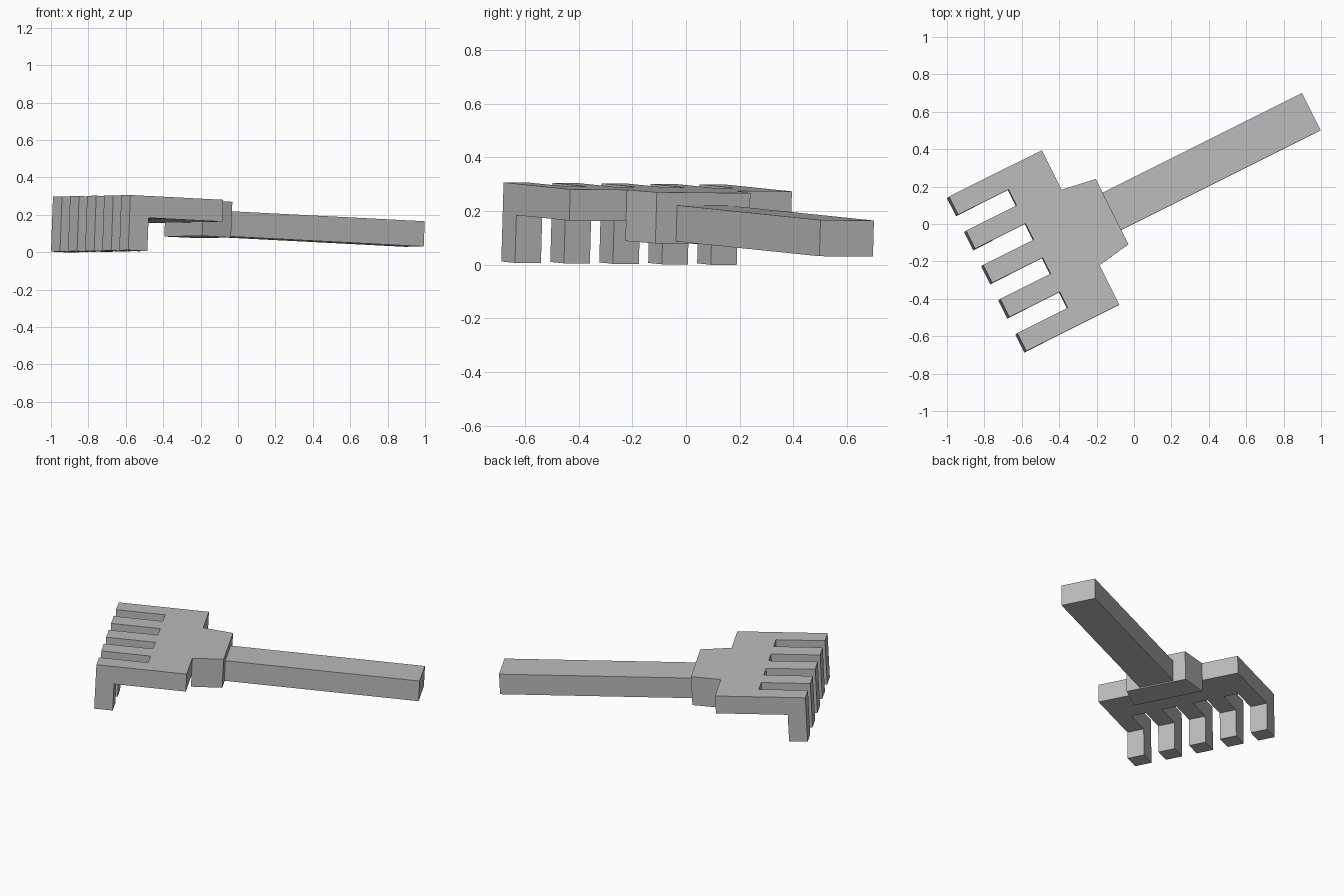
import bpy, bmesh
from mathutils import Matrix, Vector

cube = bpy.data.objects.get("Cube")
if cube:
    bpy.data.objects.remove(cube, do_unlink=True)

# Single plain grey
grey = bpy.data.materials.new("plain_grey")
grey.use_nodes = True
colour = (0.5, 0.5, 0.5, 1)
grey.diffuse_color = colour
grey.node_tree.nodes["Principled BSDF"].inputs["Base Color"].default_value = colour

# The rake lies turned on the ground, with a slight tilt along the handle
POSE = (Matrix.Rotation(0.4636, 4, 'Z') @ Matrix.Rotation(0.046, 4, 'Y')
        @ Matrix.Rotation(-0.0085, 4, 'X'))


def prism(name, base, sweep):
    """Solid made by sweeping a flat outline along a vector."""
    bm = bmesh.new()
    face = bm.faces.new([bm.verts.new(p) for p in base])
    result = bmesh.ops.extrude_face_region(bm, geom=[face])
    moved = [v for v in result["geom"] if isinstance(v, bmesh.types.BMVert)]
    bmesh.ops.translate(bm, verts=moved, vec=Vector(sweep))
    bmesh.ops.recalc_face_normals(bm, faces=bm.faces)
    bm.transform(POSE)
    mesh = bpy.data.meshes.new(name)
    bm.to_mesh(mesh)
    bm.free()
    mesh.materials.append(grey)
    obj = bpy.data.objects.new(name, mesh)
    bpy.context.collection.objects.link(obj)
    return obj


def slab(name, outline, low, high):
    return prism(name, [(x, y, low) for x, y in outline], (0, 0, high - low))


def rect(x0, x1, y0, y1):
    return [(x0, y0), (x1, y0), (x1, y1), (x0, y1)]


MID = 0.109                 # centre line across the head
HALF = 0.462                # half the head width
TOP, UNDER, GROUND = 0.265, 0.148, -0.03
TIP, HEEL, ROOT, BACK, FRONT = -0.832, -0.718, -0.53, -0.276, -0.088

# Head plate and tapered socket
slab("head_plate", rect(ROOT, BACK, MID - HALF, MID + HALF), UNDER, TOP)
slab("handle_socket", [(BACK, MID - 0.226), (FRONT, MID - 0.195),
                       (FRONT, MID + 0.195), (BACK, MID + 0.226)], 0.074, TOP)

# Long square handle
slab("handle", rect(FRONT, 1.108, 0, 0.223), 0.082, 0.217)

# Five bent tines
width = 0.108
pitch = (2 * HALF - width) / 4
side = [(ROOT, TOP), (TIP, TOP), (TIP, GROUND), (HEEL, GROUND), (HEEL, UNDER), (ROOT, UNDER)]
for i in range(5):
    y = MID - HALF + i * pitch
    prism(f"tine_{i + 1}", [(x, y, z) for x, z in side], (0, width, 0))
